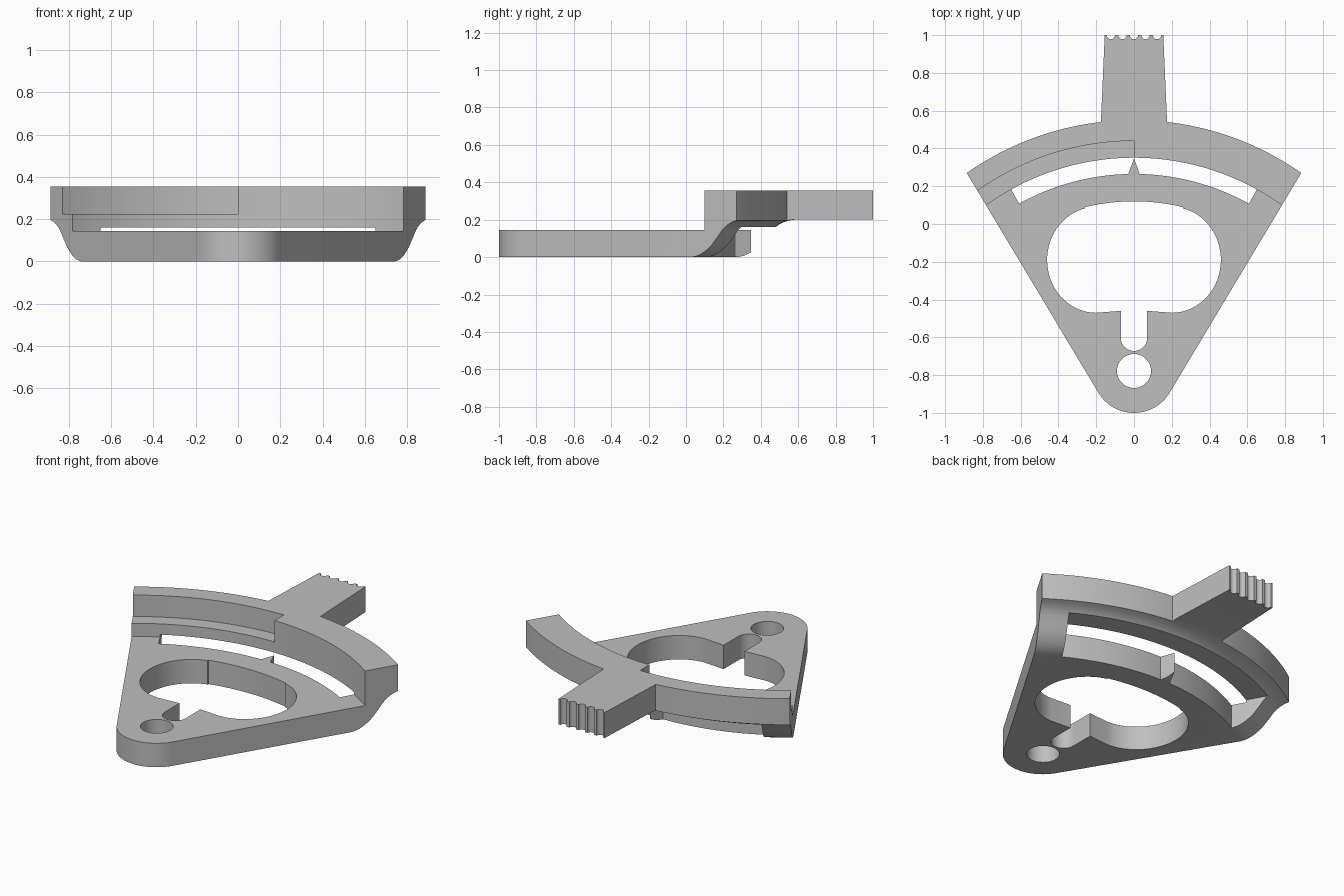
import bpy, bmesh, math
from mathutils import Matrix, Vector

if "Cube" in bpy.data.objects:
    bpy.data.objects.remove(bpy.data.objects["Cube"])

PIVOT = -0.99   # y of the common centre of the big arcs


def arc(cx, cy, rx, a0, a1, n, ry=None):
    """Points along a circular or elliptical arc, angles in degrees."""
    ry = rx if ry is None else ry
    angles = [math.radians(a0 + (a1 - a0) * i / n) for i in range(n + 1)]
    return [(cx + rx * math.cos(a), cy + ry * math.sin(a)) for a in angles]


def sweep(r, a0, a1, n=48):
    return arc(0, PIVOT, r, a0, a1, n)


def finish(bm, name):
    bmesh.ops.recalc_face_normals(bm, faces=bm.faces)
    me = bpy.data.meshes.new(name)
    bm.to_mesh(me)
    bm.free()
    ob = bpy.data.objects.new(name, me)
    bpy.context.collection.objects.link(ob)
    return ob


def prism(name, pts, z0, z1):
    bm = bmesh.new()
    face = bm.faces.new([bm.verts.new((x, y, z0)) for x, y in pts])
    ext = bmesh.ops.extrude_face_region(bm, geom=[face])
    top = [v for v in ext["geom"] if isinstance(v, bmesh.types.BMVert)]
    bmesh.ops.translate(bm, verts=top, vec=(0, 0, z1 - z0))
    return finish(bm, name)


def revolve(name, section, a0, a1, n):
    """Sweep a closed (radius, z) section about the pivot axis."""
    bm = bmesh.new()
    rings = []
    for i in range(n + 1):
        a = math.radians(a0 + (a1 - a0) * i / n)
        rings.append([bm.verts.new((r * math.cos(a), PIVOT + r * math.sin(a), z))
                      for r, z in section])
    k = len(section)
    for p, q in zip(rings, rings[1:]):
        for j in range(k):
            bm.faces.new((p[j], p[(j + 1) % k], q[(j + 1) % k], q[j]))
    bm.faces.new(rings[0])
    bm.faces.new(rings[-1])
    return finish(bm, name)


def cut(target, cutter):
    mod = target.modifiers.new("cut", 'BOOLEAN')
    mod.operation = 'DIFFERENCE'
    mod.solver = 'EXACT'
    mod.object = cutter
    bpy.context.view_layer.objects.active = target
    bpy.ops.object.modifier_apply(modifier=mod.name)
    bpy.data.objects.remove(cutter)


# Outline: rounded tip, straight flanks, outer arc and grip tab with scalloped end
outline = arc(0, -0.78, 0.22, -149.1, -30.9, 32)
outline += sweep(1.54, 54.9, 83.47, 28)
outline.append((0.155, 1.0))
for x in (0.122, 0.061, 0.0, -0.061, -0.122):
    outline += arc(x, 1.0, 0.022, 0, -180, 10)
outline.append((-0.155, 1.0))
outline += sweep(1.54, 96.53, 125.1, 28)
body = prism("sector_plate", outline, 0, 0.355)

# Curved underside rising from the plate to the raised rim and tab
s_curve = [(1.25, -0.001), (1.275, 0.002), (1.30, 0.008), (1.325, 0.019),
           (1.345, 0.031), (1.37, 0.050), (1.39, 0.069), (1.42, 0.105),
           (1.45, 0.143), (1.47, 0.162), (1.49, 0.176), (1.515, 0.188),
           (1.54, 0.196), (1.57, 0.2)]
cut(body, revolve("underside_cutter",
                  s_curve + [(2.3, 0.2), (2.3, -0.2), (1.25, -0.2)], 40, 140, 64))

# Recess above the lower plate, inside the rim
cut(body, prism("recess_cutter",
                sweep(1.341, 40, 140, 80) + [(-1.2, -1.2), (1.2, -1.2)], 0.145, 0.6))

# Ledge stepped into the left half of the rim
cut(body, prism("ledge_cutter",
                sweep(1.43, 90, 140, 40) + [(-1.3, -1.2), (0, -1.2)], 0.225, 0.6))

# Curved slot that leaves a pointer tooth in the middle
slot = sweep(1.5, 61, 119, 48) + sweep(1.255, 119, 91.4, 24)
slot.append((0, 0.347))
slot += sweep(1.255, 88.6, 61, 24)
cut(body, prism("slot_cutter", slot, -0.2, 0.16))

# Large rounded opening with a narrow key slot below it
opening = sweep(1.11, 76.5, 103.5, 20)
opening += arc(-0.2, -0.19, 0.26, 103.5, 270, 32, 0.28)
opening.append((-0.07, -0.46))
opening += arc(0, -0.602, 0.07, 180, 360, 20)
opening.append((0.07, -0.46))
opening += arc(0.2, -0.19, 0.26, -90, 76.5, 32, 0.28)
cut(body, prism("opening_cutter", opening, -0.2, 0.6))

# Pivot hole near the tip
cut(body, prism("pivot_hole_cutter", arc(0, -0.778, 0.09, 0, 350, 35), -0.2, 0.6))

# Single plain grey
mat = bpy.data.materials.new("plain_grey")
mat.diffuse_color = (0.52, 0.52, 0.52, 1)
mat.use_nodes = True
mat.node_tree.nodes["Principled BSDF"].inputs["Base Color"].default_value = mat.diffuse_color
body.data.materials.clear()
body.data.materials.append(mat)
for p in body.data.polygons:
    p.material_index = 0

bpy.ops.object.select_all(action='DESELECT')
body.select_set(True)
bpy.context.view_layer.objects.active = body
bpy.ops.object.shade_smooth_by_angle(angle=math.radians(25))
